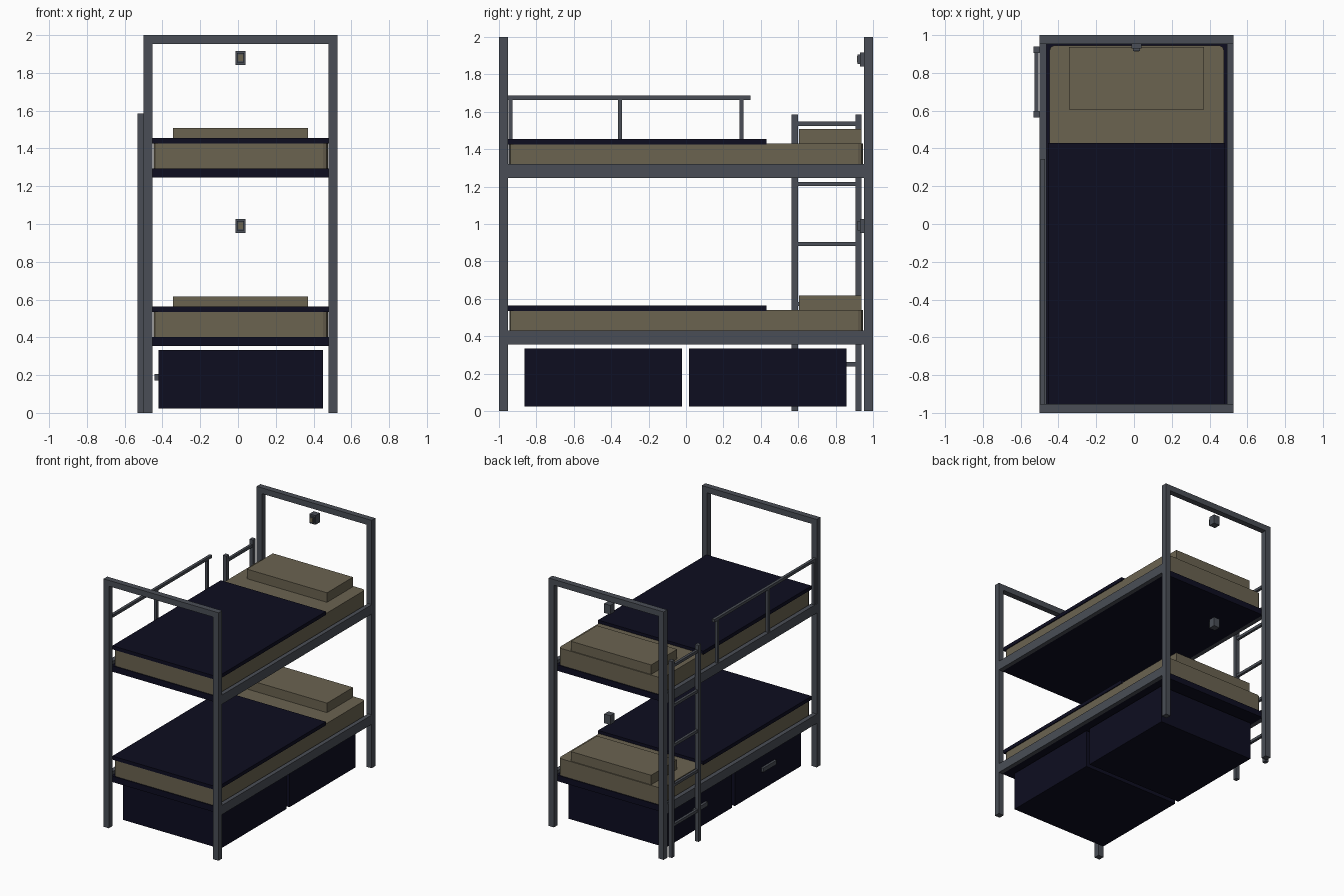
import bpy, bmesh

if "Cube" in bpy.data.objects:
    bpy.data.objects.remove(bpy.data.objects["Cube"])


def mat(name, col):
    m = bpy.data.materials.new(name)
    m.diffuse_color = (*col, 1)
    m.use_nodes = True
    m.node_tree.nodes["Principled BSDF"].inputs["Base Color"].default_value = m.diffuse_color
    return m


STEEL = mat("grey steel", (0.068, 0.076, 0.093))
NAVY = mat("dark navy", (0.004, 0.004, 0.0145))
TAN = mat("drab tan", (0.145, 0.125, 0.081))


def box(name, x, y, z, material, corner=0):
    """Box from (min, max) ranges; corner chamfers the upright edges."""
    bm = bmesh.new()
    bmesh.ops.create_cube(bm, size=1)
    for v in bm.verts:
        v.co = [r[0] if c < 0 else r[1] for c, r in zip(v.co, (x, y, z))]
    if corner:
        up = [e for e in bm.edges if abs(e.verts[0].co.z - e.verts[1].co.z) > 0.01]
        bmesh.ops.bevel(bm, geom=up, offset=corner, segments=2, profile=0.5, affect='EDGES')
    me = bpy.data.meshes.new(name)
    bm.to_mesh(me)
    bm.free()
    me.materials.append(material)
    ob = bpy.data.objects.new(name, me)
    bpy.context.collection.objects.link(ob)
    return ob


XL, XR, T = -0.5, 0.526, 0.047   # frame sides and tube size

# End frames: two posts and a top bar each
for end, y in (("front", (-1, -1 + T)), ("back", (1 - T, 1))):
    box(end + "_left_post", (XL, XL + T), y, (0, 2 - T), STEEL)
    box(end + "_right_post", (XR - T, XR), y, (0, 2 - T), STEEL)
    box(end + "_top_bar", (XL, XR), y, (2 - T, 2), STEEL)

# Two bunks: rails, base, mattress, blanket, pillow, reading lamp
for level, z in (("lower", 0.355), ("upper", 1.245)):
    box(level + "_left_rail", (XL, -0.464), (-0.955, 0.955), (z, z + 0.075), STEEL)
    box(level + "_right_rail", (0.492, XR), (-0.955, 0.955), (z, z + 0.075), STEEL)
    box(level + "_base", (-0.464, 0.492), (-0.953, 0.953), (z, z + 0.048), NAVY)
    box(level + "_mattress", (-0.447, 0.476), (-0.945, 0.945), (z + 0.048, z + 0.185), TAN, 0.025)
    box(level + "_blanket", (-0.455, 0.483), (-0.952, 0.43), (z + 0.18, z + 0.209), NAVY)
    box(level + "_pillow", (-0.345, 0.371), (0.605, 0.937), (z + 0.18, z + 0.262), TAN)
    box(level + "_lamp_body", (-0.014, 0.041), (0.93, 0.985), (z + 0.598, z + 0.672), STEEL)
    box(level + "_lamp_head", (-0.005, 0.032), (0.917, 0.93), (z + 0.61, z + 0.66), STEEL)
    box(level + "_lamp_lens", (0.001, 0.026), (0.914, 0.918), (z + 0.618, z + 0.652), TAN)

# Ladder on the left side
for name, y in (("front", 0.565), ("back", 0.905)):
    box("ladder_stile_" + name, (-0.531, XL), (y, y + 0.034), (0, 1.585), STEEL)
for i in range(5):
    z = 0.25 + i * 0.3215
    box(f"ladder_rung_{i + 1}", (-0.526, -0.505), (0.598, 0.906), (z - 0.011, z + 0.011), STEEL)

# Guard rail on the upper bunk
box("guard_top", (-0.495, -0.472), (-0.955, 0.345), (1.664, 1.686), STEEL)
for i, y in enumerate((-0.938, -0.352, 0.296)):
    box(f"guard_post_{i + 1}", (-0.495, -0.473), (y - 0.011, y + 0.011), (1.31, 1.665), STEEL)

# Under-bed drawers with handles on the left
for name, y0, y1 in (("front", -0.863, -0.021), ("back", 0.015, 0.857)):
    c = (y0 + y1) / 2
    box(name + "_drawer", (-0.422, 0.449), (y0, y1), (0.024, 0.334), NAVY)
    box(name + "_drawer_handle", (-0.441, -0.421), (c - 0.085, c + 0.085), (0.172, 0.206), STEEL)
